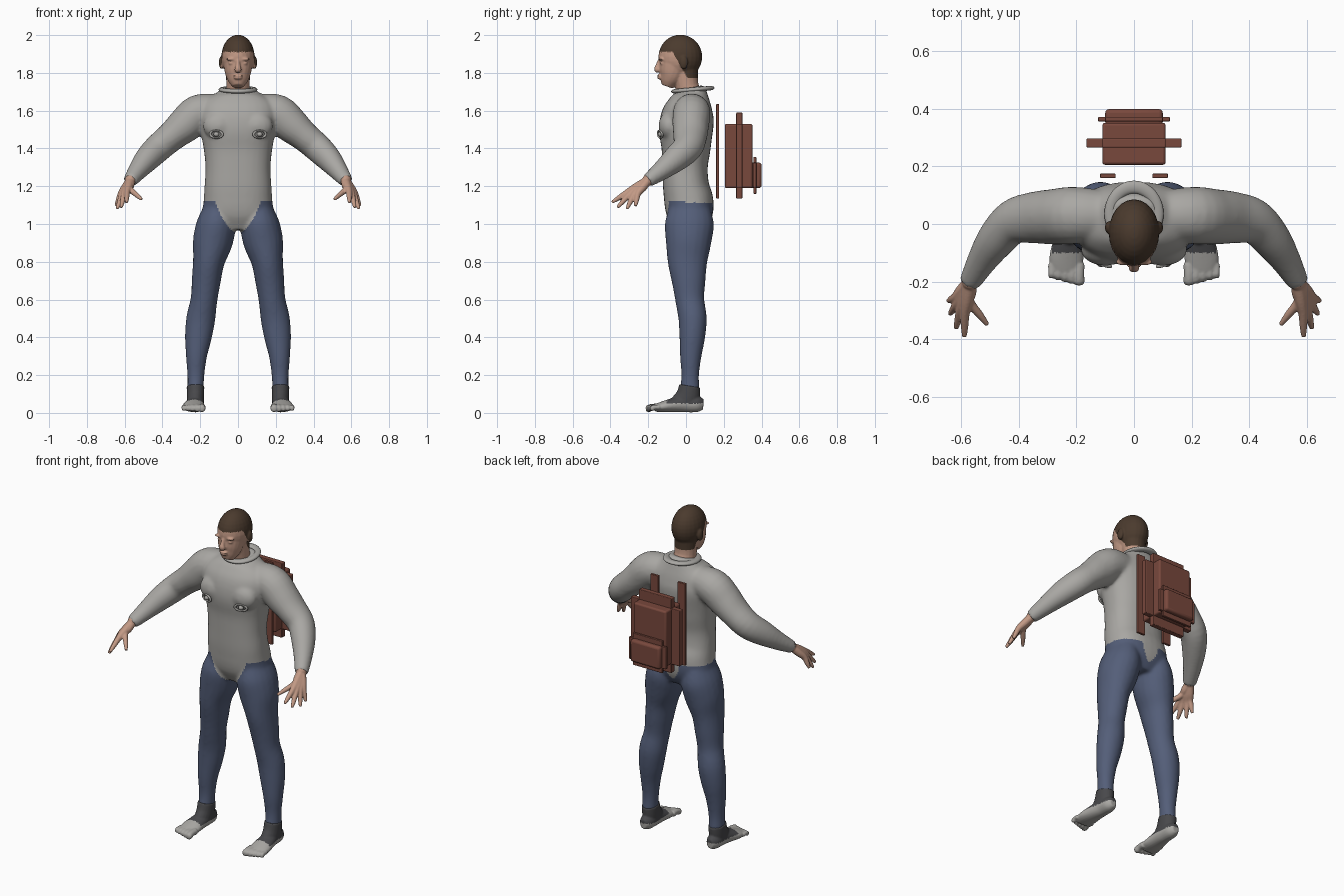
import bpy, bmesh
from math import sin, cos, pi, radians
from mathutils import Vector, Matrix

cube = bpy.data.objects.get("Cube")
if cube:
    bpy.data.objects.remove(cube, do_unlink=True)


def material(name, *rgb):
    m = bpy.data.materials.new(name)
    m.use_nodes = True
    m.diffuse_color = (*rgb, 1)
    m.node_tree.nodes["Principled BSDF"].inputs["Base Color"].default_value = (*rgb, 1)
    return m


GREY = material("shirt grey", .40, .39, .37)
BLUE = material("trouser blue", .088, .112, .19)
DARK = material("sock dark grey", .065, .065, .07)
SKIN = material("skin", .54, .32, .235)
HAIR = material("hair brown", .07, .043, .027)
RUST = material("backpack red brown", .19, .065, .046)


def power(v, p):
    return abs(v) ** p * (1 if v > 0 else -1)


def loft(bm, sections, side=1, square=1.0, sides=20, steps=4):
    """Closed smooth tube through sections (x, y, z, radius_u, radius_v)."""
    pts = [Vector((s[0] * side, *s[1:])) for s in sections]
    path = []
    for i in range(len(pts) - 1):
        a, b, c, d = pts[max(i - 1, 0)], pts[i], pts[i + 1], pts[min(i + 2, len(pts) - 1)]
        for k in range(steps):
            t = k / steps
            path.append(b + (c - a) * (t / 2) + (a * 2 - b * 5 + c * 4 - d) * (t * t / 2)
                        + (b * 3 - a - c * 3 + d) * (t ** 3 / 2))
    path.append(pts[-1])
    rings = []
    for i, p in enumerate(path):
        tangent = (path[min(i + 1, len(path) - 1)].xyz - path[max(i - 1, 0)].xyz).normalized()
        u = Vector((1, 0, 0))
        u = (u - tangent * u.dot(tangent)).normalized()
        v = tangent.cross(u)
        ring = []
        for k in range(sides):
            a = 2 * pi * k / sides
            ring.append(bm.verts.new(p.xyz + u * p[3] * power(cos(a), square)
                                     + v * p[4] * power(sin(a), square)))
        rings.append(ring)
    for r, q in zip(rings, rings[1:]):
        for k in range(sides):
            j = (k + 1) % sides
            bm.faces.new((r[k], r[j], q[j], q[k]))
    bm.faces.new(rings[0][::-1])
    bm.faces.new(rings[-1])


def blob(bm, centre, size):
    m = Matrix.Translation(centre) @ Matrix.Diagonal((*size, 1))
    bmesh.ops.create_uvsphere(bm, u_segments=24, v_segments=16, radius=1, matrix=m)


def fuse(name, bm, voxel, smooth, mats, rule=None):
    """Merge overlapping shapes into one smooth skin, then colour faces by rule."""
    mesh = bpy.data.meshes.new(name)
    bm.to_mesh(mesh)
    bm.free()
    ob = bpy.data.objects.new(name, mesh)
    bpy.context.collection.objects.link(ob)
    r = ob.modifiers.new("Merge", 'REMESH')
    r.mode, r.voxel_size = 'VOXEL', voxel
    s = ob.modifiers.new("Soften", 'SMOOTH')
    s.factor, s.iterations = .5, smooth
    dg = bpy.context.evaluated_depsgraph_get()
    ob.data = bpy.data.meshes.new_from_object(ob.evaluated_get(dg))
    ob.modifiers.clear()
    ob.data.materials.clear()
    for m in mats:
        ob.data.materials.append(m)
    for f in ob.data.polygons:
        f.use_smooth = True
        f.material_index = rule(f.center) if rule else 0
    return ob


# Clothed body: torso, chest, sleeves and trouser legs
TORSO = [(.97, .02, .11, .085), (1.04, .02, .185, .12), (1.12, .015, .182, .13),
         (1.2, 0, .177, .122), (1.3, -.005, .172, .12), (1.4, 0, .182, .13),
         (1.5, 0, .2, .143), (1.58, .01, .212, .138), (1.64, .02, .19, .115),
         (1.69, .025, .12, .088), (1.72, .02, .075, .07)]
ARM = [(.12, .03, 1.6, .09, .09), (.21, .03, 1.585, .1, .1), (.28, .025, 1.525, .095, .097),
       (.35, .022, 1.465, .08, .09), (.42, .008, 1.405, .075, .08), (.48, -.055, 1.345, .067, .07),
       (.53, -.13, 1.283, .052, .052), (.572, -.205, 1.228, .038, .036)]
LEG = [(.105, .02, 1.08, .08, .11), (.115, .018, 1.0, .104, .13), (.135, .013, .9, .105, .12),
       (.155, .008, .8, .084, .105), (.168, .014, .7, .077, .09), (.18, .02, .6, .071, .077),
       (.197, .035, .5, .077, .075), (.21, .033, .4, .071, .068), (.22, .025, .3, .056, .057),
       (.223, .022, .2, .045, .047), (.225, .02, .12, .043, .053)]
bm = bmesh.new()
loft(bm, [(0, y, z, rx, ry) for z, y, rx, ry in TORSO], square=.85, sides=32)
for s in (1, -1):
    loft(bm, ARM, s)
    loft(bm, LEG, s)
    blob(bm, (s * .1, -.09, 1.52), (.085, .055, .075))


def shirt_or_trousers(c):
    if c.y < 0:
        hem = min(1.12, .955 + 11 * c.x ** 2)
    else:
        hem = min(1.115, 1.01 + 30 * c.x ** 2)
    return 0 if c.z > hem else 1


fuse("shirt_and_trousers", bm, .009, 8, [GREY, BLUE], shirt_or_trousers)

# Head with neck, jaw, features and ears
bm = bmesh.new()
blob(bm, (0, -.03, 1.885), (.088, .116, .117))
loft(bm, [(0, -.1, 1.728, .03, .03), (0, -.09, 1.755, .05, .05), (0, -.075, 1.79, .066, .07),
          (0, -.06, 1.84, .076, .084), (0, -.042, 1.9, .083, .1)])
loft(bm, [(0, .035, 1.66, .068, .065), (0, .005, 1.73, .062, .062), (0, -.005, 1.83, .066, .07)])
loft(bm, [(0, -.135, 1.87, .009, .012), (0, -.148, 1.84, .012, .013),
          (0, -.153, 1.818, .019, .016), (0, -.145, 1.806, .014, .01)])
blob(bm, (0, -.143, 1.786), (.027, .011, .006))
blob(bm, (0, -.14, 1.773), (.024, .012, .007))
for s in (1, -1):
    blob(bm, (s * .036, -.131, 1.873), (.028, .014, .008))
    blob(bm, (s * .034, -.125, 1.851), (.016, .012, .008))
    blob(bm, (s * .088, -.012, 1.855), (.013, .022, .035))


def hair_or_skin(c):
    drop = min(1, max(0, (c.y + .07) / .08))
    return 1 if c.z > 1.91 - .14 * drop else 0


fuse("head", bm, .005, 3, [SKIN, HAIR], hair_or_skin)

# Hands: each finger runs from wrist through knuckle to tip
FINGERS = [((.572, -.27, 1.185), (.51, -.35, 1.13)), ((.588, -.31, 1.168), (.59, -.392, 1.115)),
           ((.602, -.295, 1.16), (.619, -.363, 1.088)), ((.613, -.275, 1.157), (.64, -.313, 1.08)),
           ((.62, -.255, 1.16), (.646, -.268, 1.095))]
WRIST = Vector((.568, -.198, 1.234))
for s, label in ((1, "left"), (-1, "right")):
    bm = bmesh.new()
    blob(bm, (s * WRIST.x, WRIST.y, WRIST.z), (.031, .033, .031))
    for i, (knuckle, tip) in enumerate(FINGERS):
        k, t = Vector(knuckle), Vector(tip)
        start = WRIST.lerp(k, .1)
        loft(bm, [(*start, .023, .023), (*WRIST.lerp(k, .6), .022, .022), (*k, .017, .017),
                  (*k.lerp(t, .6), .013, .013), (*t, .008, .008)], s, sides=12)
    fuse(label + "_hand", bm, .004, 3, [SKIN])

# Feet with toes, dark ankle sock above a pale sole
FOOT = [(.225, .092, .045, .02, .028), (.225, .06, .047, .04, .043), (.225, 0, .05, .045, .047),
        (.23, -.06, .043, .052, .039), (.235, -.12, .033, .06, .029), (.235, -.165, .026, .052, .02)]


def sole_or_sock(c):
    return 1 if c.z > .05 and c.y > -.1 else 0


for s, label in ((1, "left"), (-1, "right")):
    bm = bmesh.new()
    loft(bm, FOOT, s)
    loft(bm, [(.225, -.01, .05, .045, .07), (.225, .01, .09, .046, .063),
              (.225, .02, .143, .047, .056)], s)
    for i in range(5):
        x, r = .191 + .024 * i, .02 - .0018 * i
        end = -.2 + .006 * i
        loft(bm, [(x, -.14, .03, r, r), (x, -.175, .031, r * .9, r * .9),
                  (x, end, .023, r, r), (x, end - .013, .021, r * .6, r * .6)], s, sides=12)
    fuse(label + "_foot", bm, .005, 3, [GREY, DARK], sole_or_sock)


def finish(ob, name, mat):
    ob.name = name
    ob.data.materials.append(mat)
    bpy.ops.object.shade_smooth_by_angle(angle=radians(35))


def ring(name, centre, major, minor, scale, tilt):
    bpy.ops.mesh.primitive_torus_add(major_radius=major, minor_radius=minor, major_segments=40,
                                     minor_segments=12, location=centre, rotation=tilt)
    ob = bpy.context.object
    ob.scale = scale
    finish(ob, name, GREY)


# Shirt collar and raised chest details
ring("collar", (0, .036, 1.711), .083, .02, (1, 1.12, .6), (radians(5), 0, 0))
for s, label in ((1, "left"), (-1, "right")):
    ring(label + "_chest_ring", (s * .115, -.137, 1.475), .027, .006, (1.25, .75, 1),
         (radians(98), 0, s * radians(18)))
    bm = bmesh.new()
    blob(bm, (s * .115, -.136, 1.475), (.015, .014, .013))
    fuse(label + "_chest_button", bm, .003, 1, [GREY])


def box(name, x, y, z, bevel):
    """Rounded box from (min, max) ranges."""
    bpy.ops.mesh.primitive_cube_add(size=1)
    ob = bpy.context.object
    spans = (x, y, z)
    size = Matrix.Diagonal((*[b - a for a, b in spans], 1))
    ob.data.transform(Matrix.Translation([(a + b) / 2 for a, b in spans]) @ size)
    b = ob.modifiers.new("Bevel", 'BEVEL')
    b.width, b.segments = bevel, 3
    finish(ob, name, RUST)
    return ob


# Backpack: body, crossed seam flanges, pocket with rim, and two straps
box("pack_body", (-.11, .11), (.206, .352), (1.19, 1.53), .01)
box("pack_flange_tall", (-.11, .11), (.266, .298), (1.135, 1.59), .004)
box("pack_flange_wide", (-.165, .165), (.266, .298), (1.19, 1.53), .004)
box("pocket_body", (-.1, .1), (.34, .4), (1.19, 1.325), .014)
box("pocket_rim_tall", (-.1, .1), (.357, .372), (1.16, 1.355), .003)
box("pocket_rim_wide", (-.125, .125), (.357, .372), (1.19, 1.325), .003)
for s, label in ((1, "left"), (-1, "right")):
    box(label + "_strap", tuple(sorted((s * .064, s * .118))), (.16, .175), (1.135, 1.635), .003)
